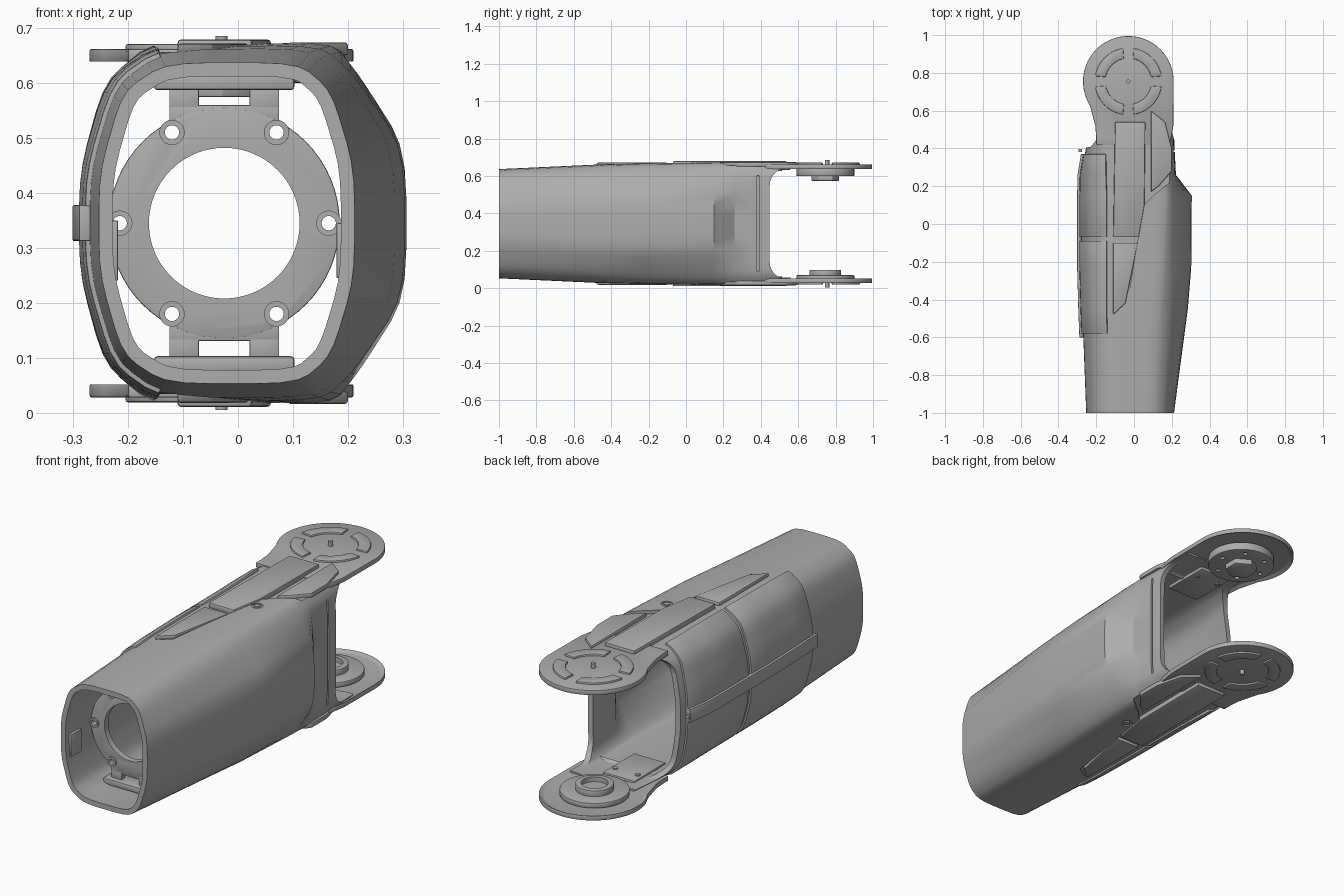
import bpy, bmesh, math
from mathutils import Matrix, Vector

MID = 0.345                # height of the mirror plane
HUB = (-0.03, 0.755)       # joint axis
if "Cube" in bpy.data.objects:
    bpy.data.objects.remove(bpy.data.objects["Cube"])

grey = bpy.data.materials.new("satin grey")
grey.use_nodes = True
grey.diffuse_color = (0.42, 0.42, 0.42, 1)
grey.node_tree.nodes["Principled BSDF"].inputs["Base Color"].default_value = grey.diffuse_color


def activate(ob):
    bpy.ops.object.select_all(action='DESELECT')
    ob.select_set(True)
    bpy.context.view_layer.objects.active = ob


def finish(name, bm, bevel=0.0, segments=2):
    bmesh.ops.recalc_face_normals(bm, faces=bm.faces)
    me = bpy.data.meshes.new(name)
    bm.to_mesh(me)
    bm.free()
    me.materials.append(grey)
    ob = bpy.data.objects.new(name, me)
    bpy.context.collection.objects.link(ob)
    activate(ob)
    if bevel:
        m = ob.modifiers.new("bevel", 'BEVEL')
        m.width, m.segments, m.limit_method = bevel, segments, 'ANGLE'
        bpy.ops.object.modifier_apply(modifier=m.name)
    bpy.ops.object.shade_smooth_by_angle(angle=math.radians(32))
    return ob


def cut(ob, *cutters):
    for c in cutters:
        activate(ob)
        m = ob.modifiers.new("cut", 'BOOLEAN')
        m.operation, m.object, m.solver = 'DIFFERENCE', c, 'EXACT'
        bpy.ops.object.modifier_apply(modifier=m.name)
        bpy.data.objects.remove(c)
    bpy.ops.object.shade_smooth_by_angle(angle=math.radians(32))


def box(name, centre, size, bevel=0.0, turn=0.0, segments=2):
    bm = bmesh.new()
    mat = Matrix.Translation(centre) @ Matrix.Rotation(turn, 4, 'Z') @ Matrix.Diagonal((*size, 1))
    bmesh.ops.create_cube(bm, size=1, matrix=mat)
    return finish(name, bm, bevel, segments)


def drum(name, centre, r, depth, axis='Z', bevel=0.0, sides=48):
    bm = bmesh.new()
    mat = Matrix.Translation(centre)
    if axis == 'Y':
        mat = mat @ Matrix.Rotation(math.pi / 2, 4, 'X')
    bmesh.ops.create_cone(bm, cap_ends=True, segments=sides, radius1=r, radius2=r, depth=depth, matrix=mat)
    return finish(name, bm, bevel)


def slab(name, plan, s, h0, h1, bevel=0.0, dish=0.0):
    """Plan outline extruded between two distances from the mirror plane."""
    bm = bmesh.new()
    face = bm.faces.new([bm.verts.new((x, y, MID + s * h0)) for x, y in plan])
    top = bmesh.ops.extrude_face_region(bm, geom=[face])
    moved = [v for v in top["geom"] if isinstance(v, bmesh.types.BMVert)]
    bmesh.ops.translate(bm, verts=moved, vec=(0, 0, s * (h1 - h0)))
    if dish:
        bmesh.ops.recalc_face_normals(bm, faces=bm.faces)
        inner = min((f for f in bm.faces if len(f.verts) > 4), key=lambda f: s * f.calc_center_median().z)
        bmesh.ops.inset_region(bm, faces=[inner], thickness=0.018)
        bmesh.ops.translate(bm, verts=inner.verts, vec=(0, 0, s * dish))
    return finish(name, bm, bevel)


def arc(r, a0, a1, n, c=HUB):
    return [(c[0] + r * math.cos(math.radians(a0 + (a1 - a0) * k / n)),
             c[1] + r * math.sin(math.radians(a0 + (a1 - a0) * k / n))) for k in range(n + 1)]


# Upper half corners of the sleeve section, ridge side to round side, along y
STATIONS = [
    (-1.0, [(.212, .10), (.17, .24), (.11, .292), (-.13, .292), (-.21, .24), (-.253, .09)]),
    (-.45, [(.285, .13), (.20, .265), (.13, .318), (-.14, .316), (-.225, .255), (-.274, .09)]),
    (-.23, [(.303, .135), (.21, .27), (.15, .325), (-.14, .318), (-.232, .255), (-.28, .09)]),
    (.15, [(.306, .135), (.22, .27), (.17, .331), (-.14, .320), (-.235, .255), (-.28, .09)]),
    (.26, [(.222, .16), (.215, .27), (.175, .333), (-.145, .322), (-.235, .255), (-.278, .09)]),
    (.40, [(.215, .16), (.21, .27), (.17, .333), (-.15, .325), (-.225, .26), (-.255, .09)]),
    (.62, [(.21, .16), (.205, .27), (.17, .325), (-.13, .325), (-.19, .27), (-.205, .09)])]


def section(y, off):
    for (ya, a), (yb, b) in zip(STATIONS, STATIONS[1:]):
        if y <= yb + 1e-6:
            t = (y - ya) / (yb - ya)
            half = [Vector(p).lerp(Vector(q), t) for p, q in zip(a, b)]
            break
    ring = half + [Vector((p.x, -p.y)) for p in reversed(half)]
    pts = []
    for i, p in enumerate(ring):                       # round every corner
        a, b = p.lerp(ring[i - 1], 0.32), p.lerp(ring[(i + 1) % len(ring)], 0.32)
        for k in range(4):
            u = k / 3
            pts.append(a * (1 - u) ** 2 + p * 2 * u * (1 - u) + b * u * u)
    out = []
    for i, p in enumerate(pts):
        d = (pts[(i + 1) % len(pts)] - pts[i - 1]).normalized()
        out.append((p.x + d.y * off, y, MID + p.y - d.x * off))
    return out


def skin(name, y0, y1, off0, off1, idx=None, bevel=0.0):
    """Solid layer following the sleeve surface; idx limits it to part of the ring."""
    ys = [y0] + [s[0] for s in STATIONS if y0 < s[0] < y1] + [y1]
    bm = bmesh.new()
    closed = idx is None
    idx = range(48) if closed else idx
    rows = []
    for y in ys:
        rows.append([[bm.verts.new(section(y, o)[i % 48]) for i in idx] for o in (off0, off1)])
    n = len(idx)
    for a, b in zip(rows, rows[1:]):
        for side in (0, 1):
            for i in range(n if closed else n - 1):
                j = (i + 1) % n
                bm.faces.new((a[side][i], a[side][j], b[side][j], b[side][i]))
        if not closed:
            for i in (0, n - 1):
                bm.faces.new((a[0][i], a[1][i], b[1][i], b[0][i]))
    for r in (rows[0], rows[-1]):
        for i in range(n if closed else n - 1):
            j = (i + 1) % n
            bm.faces.new((r[0][i], r[0][j], r[1][j], r[1][i]))
    return finish(name, bm, bevel)


# Hollow sleeve with the fork opening, sunken panels and seams
sleeve = skin("sleeve", -1.0, .62, -.025, 0)
cut(sleeve, box("fork_cutter", (0, .85, MID), (1.2, .84, .59), .09, .09, 6),
    skin("seam_cutter", .38, .39, -.01, .02, range(42, 54)))
RECESS = [(-.26, -.6), (-.04, -.44), (.05, .1), (.1, .15), (.24, .26), (.24, .7), (-.26, .7)]
for s in (1, -1):
    cut(sleeve, slab("recess_cutter", RECESS, s, .311, .4),
        drum("screw_cutter", (.075, .04, MID + s * .34), .026, .04))
    drum("screw", (.075, .04, MID + s * .32), .014, .014)

# Round side panels, split by the cross seam, with a rail along the middle
side = range(14, 34)
skin("side_panel_front", -.58, -.09, -.008, .009, side, .004)
skin("side_panel_rear", -.07, .37, -.008, .009, side, .004)
skin("side_rail", -.6, .37, 0, .021, range(23, 25), .003)
box("side_pin", (-.285, .39, MID + .007), (.02, .016, .016))

# Fork arms with raised panels and hubs, top and bottom
ARM = arc(.24, 0, 212, 44) + [(-.205, .52), (-.2, .46), (-.2, .42), (.19, .42), (.208, .52)]
MAIN = [(-.11, -.07), (.025, -.07), (.055, .1), (.06, .54), (-.1, .54)]
FRONT = [(-.11, -.1), (.02, -.1), (-.045, -.42), (-.11, -.48)]
STRIP = [(.09, .17), (.13, .2), (.2, .28), (.2, .4), (.165, .54), (.09, .6)]
for s, end in ((1, "top"), (-1, "bottom")):
    slab("arm_" + end, ARM, s, .292, .317, .004, .012)
    slab("main_panel_" + end, MAIN, s, .305, .334, .006)
    slab("front_panel_" + end, FRONT, s, .305, .327, .006)
    slab("edge_panel_" + end, STRIP, s, .305, .329, .006)
    for k in range(4):
        a = 90 * k
        slab("disc_pad_" + end, arc(.178, a + 9, a + 81, 12) + arc(.122, a + 79, a + 11, 12),
             s, .31, .326, .005)
    drum("axis_pin_" + end, (*HUB, MID + s * .325), .011, .03, sides=16)
    # mounting rail inside the arm root
    box("inner_rail_" + end, (-.03, .44, MID + s * .298), (.17, .24, .02), .004)
    for x in (-.09, .03):
        drum("rail_screw_" + end, (x, .5, MID + s * .288), .012, .012, sides=16)

# Upper drive hub: wide drum with a stepped boss
upper = drum("drive_hub", (HUB[0], .745, MID + .275), .155, .04, bevel=.004)
for k in range(6):
    a = math.radians(60 * k)
    cut(upper, drum("bolt_cutter", (HUB[0] + .115 * math.cos(a), .745 + .115 * math.sin(a), MID + .25),
                    .011, .03, sides=12))
drum("drive_boss", (HUB[0], .745, MID + .244), .075, .03, bevel=.004, sides=6)

# Lower bearing: flat ring with an open cup
drum("bearing_plate", (HUB[0], .745, MID - .288), .155, .025, bevel=.004)
cup = drum("bearing_cup", (HUB[0], .745, MID - .265), .085, .036, bevel=.003)
cut(cup, drum("cup_cutter", (HUB[0], .745, MID - .25), .06, .04))

# Internal mounting flange near the open end
CX, FY = -.025, -.78
flange = drum("flange", (CX, FY, MID), .21, .03, 'Y', .003, 64)
cut(flange, drum("bore_cutter", (CX, FY, MID), .137, .2, 'Y', sides=64))
bolts = [(x, z) for x in (-.095, .095) for z in (-.165, .165)] + [(-.19, 0), (.19, 0)]
for x, z in bolts:
    boss = drum("flange_boss", (CX + x, FY - .004, MID + z), .023, .036, 'Y', sides=24)
    hole = [drum("hole_cutter", (CX + x, FY, MID + z), .013, .2, 'Y', sides=24) for _ in range(2)]
    cut(flange, hole[0])
    cut(boss, hole[1])
for s in (1, -1):
    box("flange_neck", (CX, FY, MID + s * .197), (.2, .028, .035), .003)
    for x in (-.073, .073):
        box("flange_post", (CX + x, FY, MID + s * .225), (.054, .028, .04), .003)
    box("flange_foot", (CX, FY, MID + s * .257), (.255, .08, .03), .006)

# Latch tabs just inside the open end
box("latch_round_side", (-.226, -.93, MID - .05), (.016, .08, .11), .003)
box("latch_ridge_side", (.187, -.93, MID - .05), (.016, .08, .10), .003)
